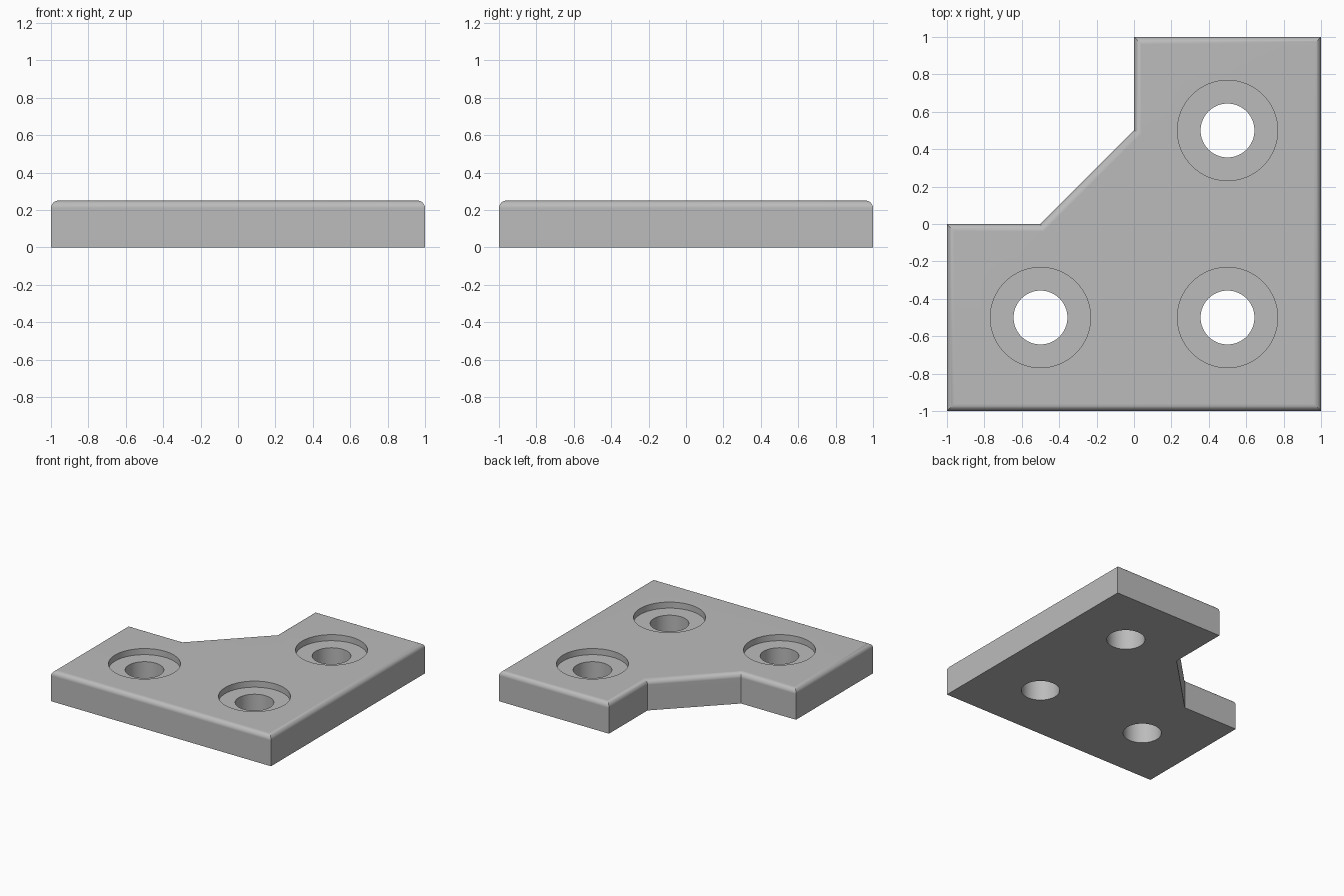
import bpy
import bmesh
from math import radians

HEIGHT = 0.25
ROUND = 0.04
HOLES = [(-0.5, -0.5), (0.5, -0.5), (0.5, 0.5)]

cube = bpy.data.objects.get("Cube")
if cube:
    bpy.data.objects.remove(cube, do_unlink=True)

# Single plain metal colour
metal = bpy.data.materials.new("grey metal")
metal.use_nodes = True
colour = (0.5, 0.5, 0.5, 1)
metal.diffuse_color = colour
metal.node_tree.nodes["Principled BSDF"].inputs["Base Color"].default_value = colour


def add_object(name, bm):
    mesh = bpy.data.meshes.new(name)
    bm.normal_update()
    bm.to_mesh(mesh)
    bm.free()
    obj = bpy.data.objects.new(name, mesh)
    bpy.context.collection.objects.link(obj)
    mesh.materials.append(metal)
    return obj


def cut_hole(target, x, y, radius, bottom):
    """Cut a round hole from above the plate down to the given height."""
    bpy.ops.mesh.primitive_cylinder_add(
        vertices=64, radius=radius, depth=1, location=(x, y, bottom + 0.5))
    cutter = bpy.context.object
    cutter.name = "hole_cutter"
    cutter.hide_render = True
    cutter.data.materials.append(metal)
    bpy.context.view_layer.objects.active = target
    mod = target.modifiers.new("hole", "BOOLEAN")
    mod.operation = "DIFFERENCE"
    mod.solver = "EXACT"
    mod.object = cutter
    bpy.ops.object.modifier_apply(modifier=mod.name)
    bpy.data.objects.remove(cutter, do_unlink=True)


# Corner plate: outline extruded upward, top rim rounded over
outline = [(-1, -1), (1, -1), (1, 1), (0, 1), (0, 0.5), (-0.5, 0), (-1, 0)]
bm = bmesh.new()
base = bm.faces.new([bm.verts.new((x, y, 0)) for x, y in outline])
extruded = bmesh.ops.extrude_face_region(bm, geom=[base], use_keep_orig=True)
top_verts = [v for v in extruded["geom"] if isinstance(v, bmesh.types.BMVert)]
bmesh.ops.translate(bm, verts=top_verts, vec=(0, 0, HEIGHT))
bmesh.ops.recalc_face_normals(bm, faces=bm.faces)
rim = [e for e in bm.edges if all(v.co.z > HEIGHT / 2 for v in e.verts)]
bmesh.ops.bevel(bm, geom=rim, offset=ROUND, offset_type="OFFSET",
                segments=8, profile=0.5, affect="EDGES")
plate = add_object("corner_plate", bm)

# Bolt holes with shallow counterbores
for x, y in HOLES:
    cut_hole(plate, x, y, 0.268, HEIGHT - 0.05)
    cut_hole(plate, x, y, 0.144, -0.2)

# Smooth rounds, crisp corners, flat broad faces
bpy.ops.object.select_all(action="DESELECT")
plate.select_set(True)
bpy.context.view_layer.objects.active = plate
bpy.ops.object.shade_smooth_by_angle(angle=radians(25))
normals = plate.modifiers.new("flat_face_normals", "WEIGHTED_NORMAL")
normals.keep_sharp = True
